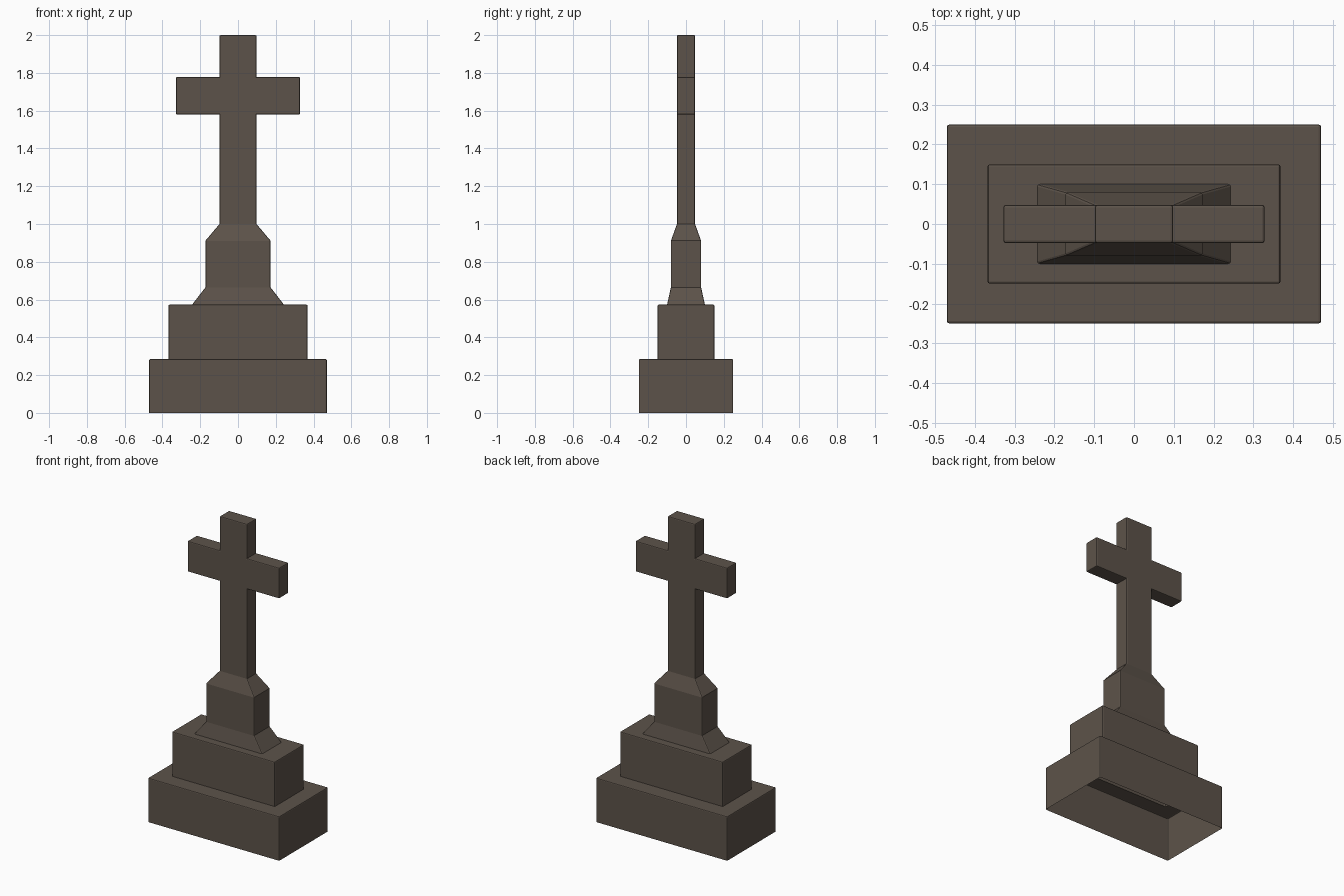
import bpy, bmesh, math

if "Cube" in bpy.data.objects:
    bpy.data.objects.remove(bpy.data.objects["Cube"])

stone = bpy.data.materials.new("weathered brown stone")
stone.diffuse_color = (0.108, 0.086, 0.068, 1)
stone.use_nodes = True
stone.node_tree.nodes["Principled BSDF"].inputs["Base Color"].default_value = stone.diffuse_color


def ring_shell(bm, rings, cap):
    """Skin a stack of rectangles (half x, half y, z); the bottom stays open."""
    loops = [[bm.verts.new((sx * hx, sy * hy, z))
              for sx, sy in ((-1, -1), (1, -1), (1, 1), (-1, 1))]
             for hx, hy, z in rings]
    for a, b in zip(loops, loops[1:]):
        for i in range(4):
            j = (i + 1) % 4
            bm.faces.new((a[i], a[j], b[j], b[i]))
    if cap:
        bm.faces.new(loops[-1])
    bm.normal_update()


def finish(bm, name):
    """Soften the outer corners slightly and make the object."""
    bm.normal_update()
    edges = [e for e in bm.edges if len(e.link_faces) == 2 and e.is_convex
             and e.calc_face_angle() > math.radians(50)]
    bmesh.ops.bevel(bm, geom=edges, offset=0.006, segments=2, profile=0.5,
                    affect='EDGES')
    mesh = bpy.data.meshes.new(name)
    bm.to_mesh(mesh)
    bm.free()
    mesh.materials.append(stone)
    obj = bpy.data.objects.new(name, mesh)
    bpy.context.collection.objects.link(obj)


# Stepped pedestal: two tiers, flared foot, block and tapered neck, hollow below
bm = bmesh.new()
ring_shell(bm, [(0.47, 0.25, 0), (0.47, 0.25, 0.285),
                (0.368, 0.15, 0.285), (0.368, 0.15, 0.573),
                (0.243, 0.10, 0.573), (0.172, 0.08, 0.665),
                (0.172, 0.08, 0.912), (0.098, 0.048, 1.0)], False)
finish(bm, "stepped_pedestal")

# Cross: upright with both arms pulled out of its sides
bm = bmesh.new()
ring_shell(bm, [(0.098, 0.048, z) for z in (1.0, 1.58, 1.778, 2.0)], True)
sides = [f for f in bm.faces if abs(f.normal.x) > 0.9
         and 1.6 < f.calc_center_median().z < 1.75]
arms = bmesh.ops.extrude_discrete_faces(bm, faces=sides)["faces"]
for f in arms:
    reach = math.copysign(0.328 - 0.098, f.normal.x)
    bmesh.ops.translate(bm, verts=f.verts, vec=(reach, 0, 0))
bmesh.ops.remove_doubles(bm, verts=bm.verts, dist=0.0001)
finish(bm, "cross")
